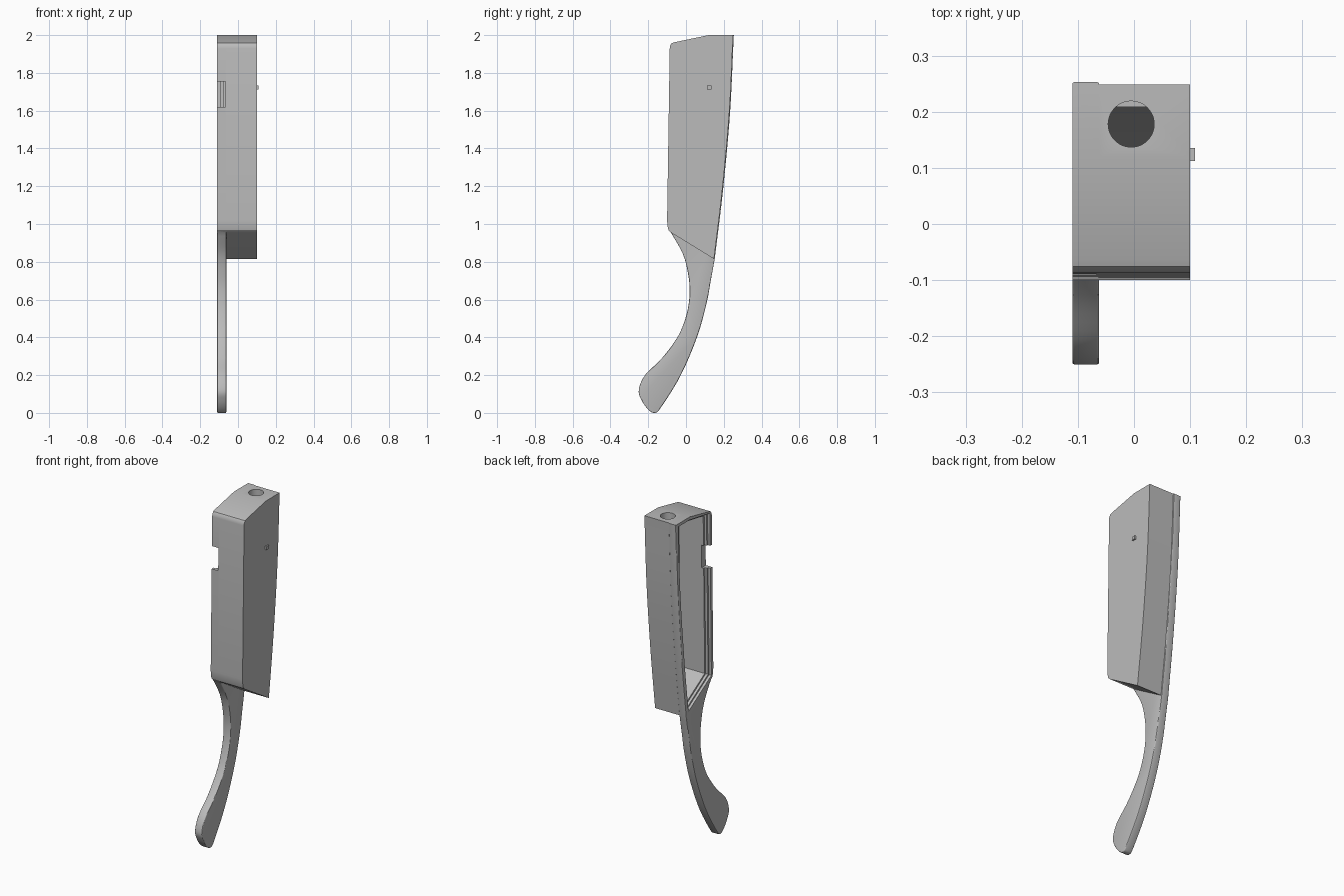
import bpy, bmesh, math
from mathutils import Vector

cube = bpy.data.objects.get("Cube")
if cube:
    bpy.data.objects.remove(cube, do_unlink=True)

grey = bpy.data.materials.new("plain grey")
grey.use_nodes = True
grey.diffuse_color = (0.5, 0.5, 0.5, 1)
grey.node_tree.nodes["Principled BSDF"].inputs["Base Color"].default_value = (0.5, 0.5, 0.5, 1)

LEFT, SEAM, RIGHT = -0.11, -0.062, 0.1


def smooth(points, steps=6):
    """Catmull-Rom curve through the points."""
    p = [Vector(q) for q in points]
    p = [2 * p[0] - p[1]] + p + [2 * p[-1] - p[-2]]
    out = []
    for a, b, c, d in zip(p, p[1:], p[2:], p[3:]):
        for i in range(steps):
            t = i / steps
            out.append(0.5 * (2 * b + (c - a) * t + (2 * a - 5 * b + 4 * c - d) * t**2
                              + (3 * b - a - 3 * c + d) * t**3))
    return out + [p[-2]]


def inset(points, dist):
    """Mitred inward offset of a counter-clockwise outline."""
    out = []
    for i, p in enumerate(points):
        a = (p - points[i - 1]).normalized()
        b = (points[(i + 1) % len(points)] - p).normalized()
        na, nb = Vector((-a.y, a.x)), Vector((-b.y, b.x))
        out.append(p + (na + nb) * dist / (1 + na.dot(nb)))
    return out


def finish(bm, name):
    bmesh.ops.recalc_face_normals(bm, faces=bm.faces)
    mesh = bpy.data.meshes.new(name)
    bm.to_mesh(mesh)
    bm.free()
    mesh.materials.append(grey)
    obj = bpy.data.objects.new(name, mesh)
    bpy.context.collection.objects.link(obj)
    return obj


def slab(name, outline, x0, x1, rounded=0, radius=0.006):
    """Extrude a (y, z) outline along x; round the rims of the first edges."""
    bm = bmesh.new()
    verts = [bm.verts.new((x0, p[0], p[1])) for p in outline]
    face = bm.faces.new(verts)
    ext = bmesh.ops.extrude_face_region(bm, geom=[face])["geom"]
    bmesh.ops.translate(bm, vec=(x1 - x0, 0, 0),
                        verts=[v for v in ext if isinstance(v, bmesh.types.BMVert)])
    if rounded:
        keep = {(round(p[0], 5), round(p[1], 5)) for p in outline[:rounded]}
        on_rim = lambda v: (round(v.co.y, 5), round(v.co.z, 5)) in keep
        rims = [e for e in bm.edges if all(on_rim(v) for v in e.verts)
                and abs(e.verts[0].co.x - e.verts[1].co.x) < 0.001]
        bmesh.ops.bevel(bm, geom=rims, offset=radius, segments=3, profile=0.5,
                        affect='EDGES', clamp_overlap=True)
    return finish(bm, name)


def box(name, lo, hi):
    return slab(name, [(lo[1], lo[2]), (hi[1], lo[2]), (hi[1], hi[2]), (lo[1], hi[2])],
                lo[0], hi[0])


def cut(target, cutter):
    cutter.hide_render = True
    mod = target.modifiers.new("cut", 'BOOLEAN')
    mod.operation, mod.solver, mod.object = 'DIFFERENCE', 'EXACT', cutter
    bpy.context.view_layer.objects.active = target
    bpy.ops.object.modifier_apply(modifier=mod.name)


# Shared outlines in (y, z)
back = smooth([(0.148, 0.815), (0.192, 1.18), (0.229, 1.587), (0.249, 2.0)])
front = [Vector(p) for p in ((0.12, 2), (-0.062, 1.962), (-0.076, 1.957), (-0.084, 1.945),
                             (-0.086, 1.93), (-0.1, 1.02), (-0.098, 0.99), (-0.092, 0.967))]
heel = Vector((-0.08, 0.955))
handle_front = smooth([heel, (-0.016, 0.84), (0.012, 0.73), (0.019, 0.635), (0.005, 0.53),
                       (-0.04, 0.41), (-0.127, 0.29), (-0.217, 0.2), (-0.25, 0.12),
                       (-0.234, 0.065), (-0.2, 0.018), (-0.166, 0.0), (-0.132, 0.03),
                       (-0.03, 0.195), (0.058, 0.4), (0.108, 0.577), (0.131, 0.7),
                       (0.152, 0.815)])
ridge = [p + Vector((0.004, 0)) for p in back[1:]]

# Housing block and the plate that carries the handle and back ridge
housing = slab("housing", back + front + [heel], SEAM, RIGHT)
plate = slab("handle_plate", handle_front + ridge + front, LEFT, SEAM,
             rounded=len(handle_front) + len(ridge))

# Stepped cavity open on the plate side
sharp = back + [Vector(p) for p in ((0.12, 2), (-0.085, 1.965), (-0.1, 0.968))]
for depth, wall in ((-0.095, 0.018), (-0.08, 0.028), (0.08, 0.038)):
    cutter = slab("cavity_cutter", inset(sharp, wall), LEFT - 0.05, depth)
    cut(plate, cutter)
    if depth > SEAM:
        cut(housing, cutter)
    bpy.data.objects.remove(cutter, do_unlink=True)

# Notch in the front wall
notch = box("notch_cutter", (LEFT - 0.05, -0.2, 1.62), (-0.067, 0.0, 1.755))
cut(plate, notch)
bpy.data.objects.remove(notch, do_unlink=True)

# Round hole through the top
bm = bmesh.new()
bmesh.ops.create_cone(bm, cap_ends=True, segments=48, radius1=0.041, radius2=0.041, depth=0.1)
bmesh.ops.translate(bm, verts=bm.verts, vec=(-0.005, 0.178, 2.0))
hole = finish(bm, "hole_cutter")
cut(housing, hole)
bpy.data.objects.remove(hole, do_unlink=True)

# Small side peg
peg = box("side_peg", (RIGHT - 0.005, 0.112, 1.713), (0.109, 0.135, 1.733))

bpy.ops.object.select_all(action='DESELECT')
for obj in (housing, plate):
    obj.select_set(True)
bpy.context.view_layer.objects.active = housing
bpy.ops.object.shade_smooth_by_angle(angle=math.radians(30))
